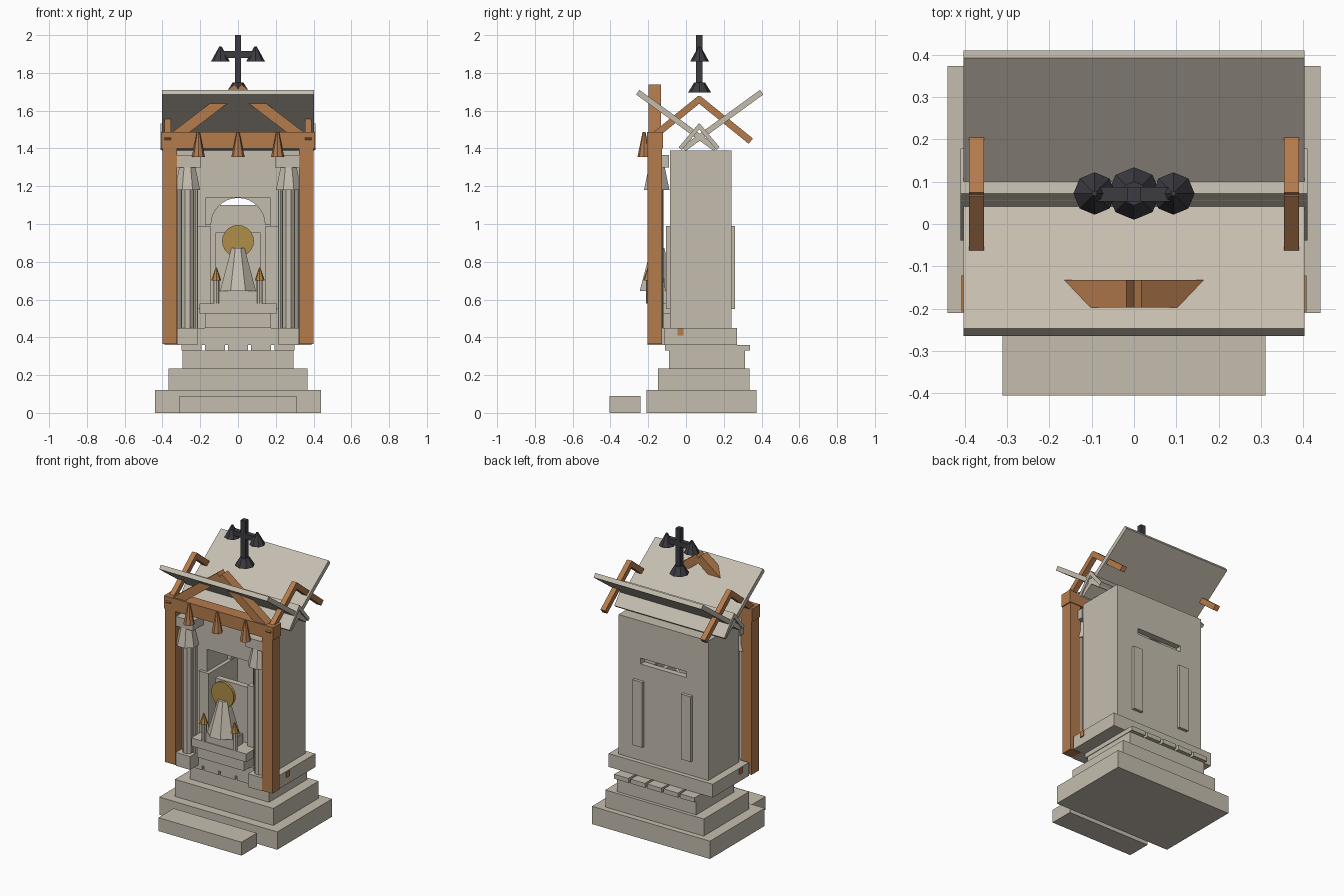
import bpy, bmesh, math
from mathutils import Matrix

if "Cube" in bpy.data.objects:
    bpy.data.objects.remove(bpy.data.objects["Cube"])

def material(name, rgb):
    m = bpy.data.materials.new(name)
    m.diffuse_color = (*rgb, 1)
    m.use_nodes = True
    m.node_tree.nodes["Principled BSDF"].inputs["Base Color"].default_value = m.diffuse_color
    return m

STONE = material("warm grey stone", (0.56, 0.51, 0.43))
WOOD = material("brown wood", (0.46, 0.20, 0.075))
IRON = material("dark iron", (0.045, 0.043, 0.052))
GOLD = material("old gold", (0.43, 0.27, 0.065))
FLAME = material("amber", (0.45, 0.23, 0.05))

def finish(name, bm, mat):
    bmesh.ops.recalc_face_normals(bm, faces=bm.faces)
    me = bpy.data.meshes.new(name)
    bm.to_mesh(me)
    bm.free()
    me.materials.append(mat)
    ob = bpy.data.objects.new(name, me)
    bpy.context.collection.objects.link(ob)
    return ob

def box(name, x0, x1, y0, y1, z0, z1, mat=STONE):
    bm = bmesh.new()
    bmesh.ops.create_cube(bm, size=1)
    for v in bm.verts:
        v.co = ((x0 + x1) / 2 + v.co.x * (x1 - x0), (y0 + y1) / 2 + v.co.y * (y1 - y0),
                (z0 + z1) / 2 + v.co.z * (z1 - z0))
    return finish(name, bm, mat)

def slab(name, centre, size, axis, deg, mat):
    """Box turned about one axis."""
    bm = bmesh.new()
    bmesh.ops.create_cube(bm, size=1, matrix=Matrix.Translation(centre)
                          @ Matrix.Rotation(math.radians(deg), 4, axis) @ Matrix.Diagonal((*size, 1)))
    return finish(name, bm, mat)

def cone(name, x, y, z0, z1, r0, r1, mat, sides=8, turn=0.0):
    bm = bmesh.new()
    bmesh.ops.create_cone(bm, cap_ends=True, segments=sides, radius1=r0, radius2=r1, depth=z1 - z0,
                          matrix=Matrix.Translation((x, y, (z0 + z1) / 2))
                          @ Matrix.Rotation(math.radians(turn), 4, 'Z'))
    return finish(name, bm, mat)

def profile(name, pts, y0, y1, mat):
    """Extrude an x-z outline along y."""
    bm = bmesh.new()
    f = bm.faces.new([bm.verts.new((x, y0, z)) for x, z in pts])
    ext = bmesh.ops.extrude_face_region(bm, geom=[f])
    for g in ext["geom"]:
        if isinstance(g, bmesh.types.BMVert):
            g.co.y = y1
    return finish(name, bm, mat)

# stepped base
box("front_step", -0.31, 0.31, -0.405, -0.242, 0, 0.09)
box("base_lower", -0.44, 0.44, -0.21, 0.373, 0, 0.12)
box("base_middle", -0.367, 0.367, -0.148, 0.335, 0.12, 0.235)
box("base_upper", -0.295, 0.295, -0.09, 0.313, 0.235, 0.33)
for i in range(-2, 3):
    box("dentil_beam", i * 0.123 - 0.053, i * 0.123 + 0.053, -0.11, 0.338, 0.33, 0.36)
box("floor_slab", -0.388, 0.388, -0.115, 0.27, 0.36, 0.45)

# body with an open niche and a slot at the back
for s in (-1, 1):
    box("body_side_wall", *sorted((s * 0.17, s * 0.335)), -0.085, 0.24, 0.45, 1.39)
    box("niche_jamb", *sorted((s * 0.145, s * 0.217)), -0.105, 0.26, 0.55, 0.99)
box("body_lintel", -0.17, 0.17, -0.085, 0.24, 1.14, 1.39)
box("body_back_wall", -0.17, 0.17, 0.2, 0.24, 0.45, 1.10)
arc = [(0.143 * math.cos(a), 0.995 + 0.143 * math.sin(a))
       for a in [math.pi * (1 - i / 16) for i in range(17)]]
profile("niche_arch", [(0.17, 0.995), (0.17, 1.14), (-0.17, 1.14), (-0.17, 0.995)] + arc,
        0.13, 0.2, STONE)

# altar, figure and candles
box("altar_block", -0.175, 0.175, -0.185, -0.06, 0.45, 0.525)
box("altar_table", -0.205, 0.205, -0.205, -0.07, 0.525, 0.58)
box("niche_back_panel", -0.12, 0.12, -0.07, -0.03, 0.58, 0.955)
box("figure_plinth", -0.1, 0.1, -0.2, -0.09, 0.58, 0.645)
cone("figure_robe", 0, -0.15, 0.645, 0.872, 0.103, 0.038, STONE, 8, 22.5)
disc = cone("halo_disc", 0, 0, -0.01, 0.01, 0.084, 0.084, GOLD, 24)
disc.data.transform(Matrix.Translation((0, -0.155, 0.91)) @ Matrix.Rotation(math.pi / 2, 4, 'X'))
for s in (-1, 1):
    cone("candle_stick", s * 0.115, -0.195, 0.58, 0.70, 0.016, 0.016, STONE)
    cone("candle_flame", s * 0.115, -0.2, 0.70, 0.77, 0.027, 0.003, FLAME)

# column clusters at the sides of the niche
for s in (-1, 1):
    x = s * 0.268
    box("column_pedestal", x - 0.053, x + 0.053, -0.203, -0.1, 0.36, 0.45)
    cone("column_shaft", x, -0.15, 0.45, 1.19, 0.034, 0.034, STONE, 8, 22.5)
    for d in (-0.044, 0.044):
        cone("column_slim_shaft", x + d, -0.135, 0.45, 1.19, 0.013, 0.013, STONE, 8)
    cone("column_capital", x, -0.155, 1.18, 1.30, 0.073, 0.046, STONE, 8, 22.5)
    box("column_block", x - 0.072, x + 0.072, -0.2, -0.09, 1.30, 1.365)

# timber porch frame
for s in (-1, 1):
    box("porch_post", *sorted((s * 0.322, s * 0.40)), -0.205, -0.127, 0.365, 1.41, WOOD)
    slab("porch_rafter", (s * 0.187, -0.165, 1.574), (0.47, 0.065, 0.056), 'Y', s * 37.4, WOOD)
    box("frame_peg", *sorted((s * 0.36, s * 0.395)), -0.045, -0.012, 0.41, 0.448, WOOD)
    # side rafters over the roof
    for t in (-1, 1):
        slab("side_rafter", (s * 0.372, 0.07 + t * 0.133, 1.552), (0.035, 0.36, 0.036),
             'X', -t * 39, WOOD)
box("porch_beam", -0.407, 0.407, -0.207, -0.122, 1.40, 1.486, WOOD)
for x in (-0.21, 0, 0.21):
    cone("hanging_cone", x, -0.222, 1.355, 1.486, 0.035, 0.008, WOOD)

# crossed roof panels and steep ridge cap
for t in (-1, 1):
    slab("roof_panel", (0, 0.0725 + t * 0.122, 1.548), (0.804, 0.51, 0.03), 'X', t * 36, STONE)
    slab("ridge_cap", (0, 0.07 + t * 0.047, 1.462), (0.82, 0.165, 0.022), 'X', -t * 50, STONE)

# iron cross
box("cross_upright", -0.017, 0.017, 0.053, 0.087, 1.72, 2.0, IRON)
box("cross_arm", -0.093, 0.093, 0.053, 0.087, 1.88, 1.915, IRON)
cone("cross_foot", 0, 0.072, 1.695, 1.75, 0.062, 0.028, IRON)
for s in (-1, 1):
    cone("cross_bell", s * 0.093, 0.072, 1.86, 1.94, 0.05, 0.006, IRON)
